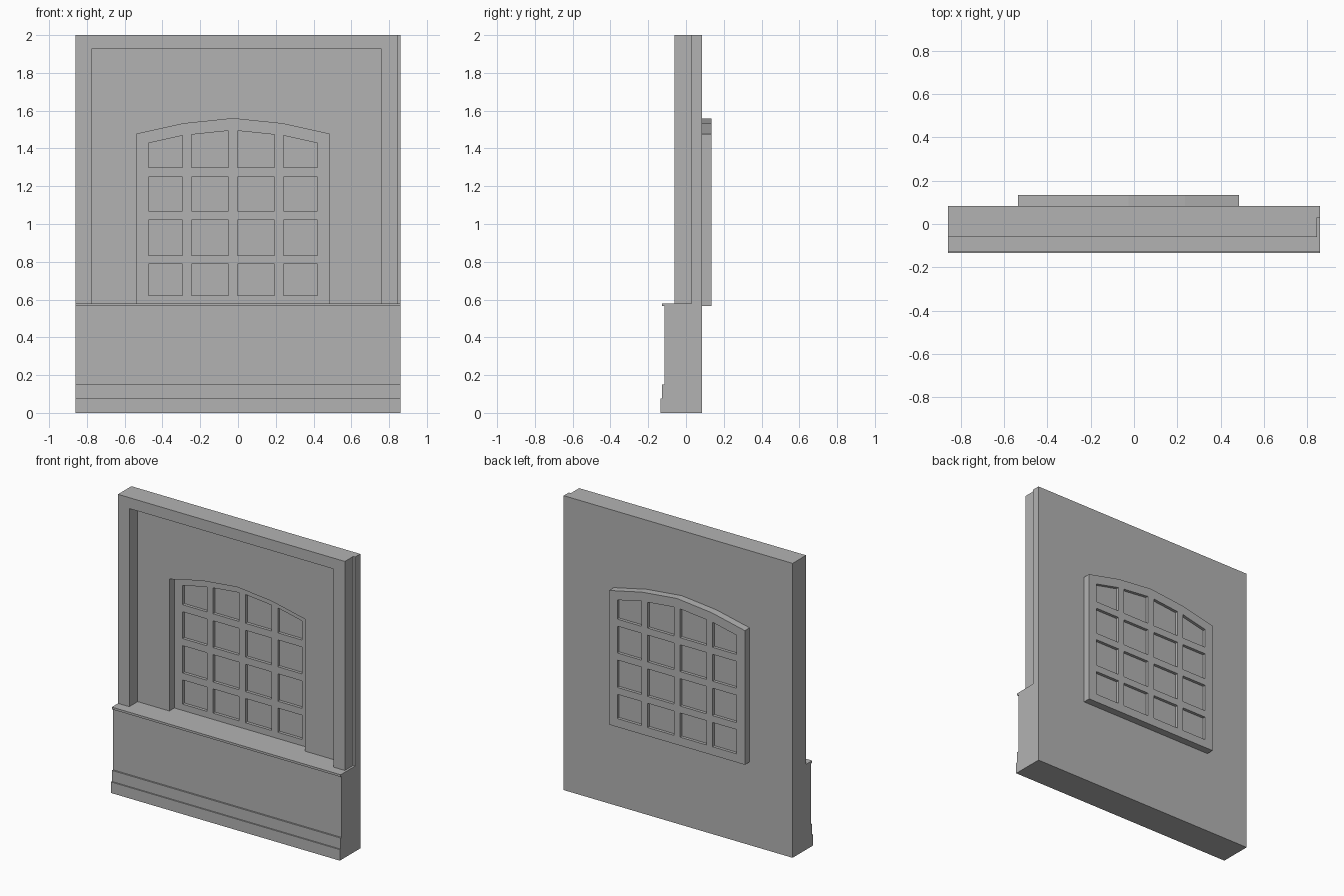
import bpy
import bmesh

cube = bpy.data.objects.get("Cube")
if cube:
    bpy.data.objects.remove(cube, do_unlink=True)

# One plain grey for every part
GREY = (0.45, 0.45, 0.45, 1)
grey = bpy.data.materials.new("plaster grey")
grey.use_nodes = True
grey.diffuse_color = GREY
grey.node_tree.nodes["Principled BSDF"].inputs["Base Color"].default_value = GREY

# Shared dimensions
LEFT, RIGHT, TOP = -0.86, 0.86, 2.0
SILL = 0.58
WALL_FRONT, WALL_BACK, WINDOW_BACK = 0.03, 0.084, 0.135
WINDOW_BOTTOM = 0.565
CENTRE = -0.0265
HALF, SHOULDER = 0.5105, 0.262
SPRING, SHOULDER_Z, APEX_Z = 1.476, 1.531, 1.558
BORDER = 0.062


def finish(name, bm):
    bmesh.ops.recalc_face_normals(bm, faces=bm.faces)
    mesh = bpy.data.meshes.new(name)
    bm.to_mesh(mesh)
    bm.free()
    mesh.materials.append(grey)
    obj = bpy.data.objects.new(name, mesh)
    bpy.context.collection.objects.link(obj)
    return obj


def thicken(bm, offset):
    """Extrude all faces of a flat sheet into a solid."""
    result = bmesh.ops.extrude_face_region(bm, geom=bm.faces[:], use_keep_orig=True)
    moved = [g for g in result["geom"] if isinstance(g, bmesh.types.BMVert)]
    bmesh.ops.translate(bm, verts=moved, vec=offset)


def prism(name, points, offset):
    bm = bmesh.new()
    bm.faces.new([bm.verts.new(p) for p in points])
    thicken(bm, offset)
    return finish(name, bm)


def front_prism(name, outline, y0, y1):
    return prism(name, [(x, y0, z) for x, z in outline], (0, y1 - y0, 0))


def arch(x):
    """Height of the faceted arch at x."""
    d = abs(x - CENTRE)
    if d < SHOULDER:
        return APEX_Z + (SHOULDER_Z - APEX_Z) * d / SHOULDER
    return SHOULDER_Z + (SPRING - SHOULDER_Z) * (d - SHOULDER) / (HALF - SHOULDER)


def arch_outline(bottom, inset=0.0):
    half = HALF - inset
    xs = [CENTRE + d for d in (-half, -SHOULDER, 0, SHOULDER, half)]
    return [(xs[0], bottom)] + [(x, arch(x) - inset) for x in xs] + [(xs[-1], bottom)]


# Lower wall with stepped skirting and a thin sill lip
profile = [(WALL_BACK, 0), (-0.135, 0), (-0.135, 0.075), (-0.126, 0.075),
           (-0.126, 0.15), (-0.115, 0.15), (-0.115, WINDOW_BOTTOM),
           (-0.126, WINDOW_BOTTOM), (-0.126, SILL), (WALL_BACK, SILL)]
prism("lower_wall", [(LEFT, y, z) for y, z in profile], (RIGHT - LEFT, 0, 0))

# Upper wall panel with the arched opening
front_prism("upper_wall",
            [(LEFT, SILL)] + arch_outline(SILL)
            + [(RIGHT, SILL), (RIGHT, TOP), (LEFT, TOP)],
            WALL_FRONT, WALL_BACK)

# Raised surround: two pillars and a lintel
front_prism("wall_surround",
            [(LEFT, SILL), (LEFT, TOP), (0.845, TOP), (0.845, SILL),
             (0.76, SILL), (0.76, 1.926), (-0.775, 1.926), (-0.775, SILL)],
            -0.06, WALL_FRONT)

# Window frame: a grid of cells, with the pane cells left open
half_steps = [0.024, 0.2205, SHOULDER, 0.267, 0.4485, HALF]
columns = [-d for d in reversed(half_steps)] + [0] + half_steps
rows = [WINDOW_BOTTOM, 0.6225, 0.787, 0.834, 1.02, 1.068, 1.25, 1.298]
bm = bmesh.new()
grid = []
for d in columns:
    x = CENTRE + d
    heights = rows + [arch(x) - BORDER, arch(x)]
    grid.append([bm.verts.new((x, WALL_BACK, z)) for z in heights])
for i in range(len(columns) - 1):
    middle = abs(columns[i] + columns[i + 1]) / 2
    glazed = (half_steps[0] < middle < half_steps[1]
              or half_steps[3] < middle < half_steps[4])
    for j in range(len(rows) + 1):
        if not (glazed and j % 2 == 1):
            bm.faces.new((grid[i][j], grid[i + 1][j],
                          grid[i + 1][j + 1], grid[i][j + 1]))
thicken(bm, (0, WINDOW_BACK - WALL_BACK, 0))
finish("window_frame", bm)

# Panes: one sheet held in the middle of the frame
front_prism("window_panes", arch_outline(WINDOW_BOTTOM + 0.03, 0.03), 0.104, 0.115)
